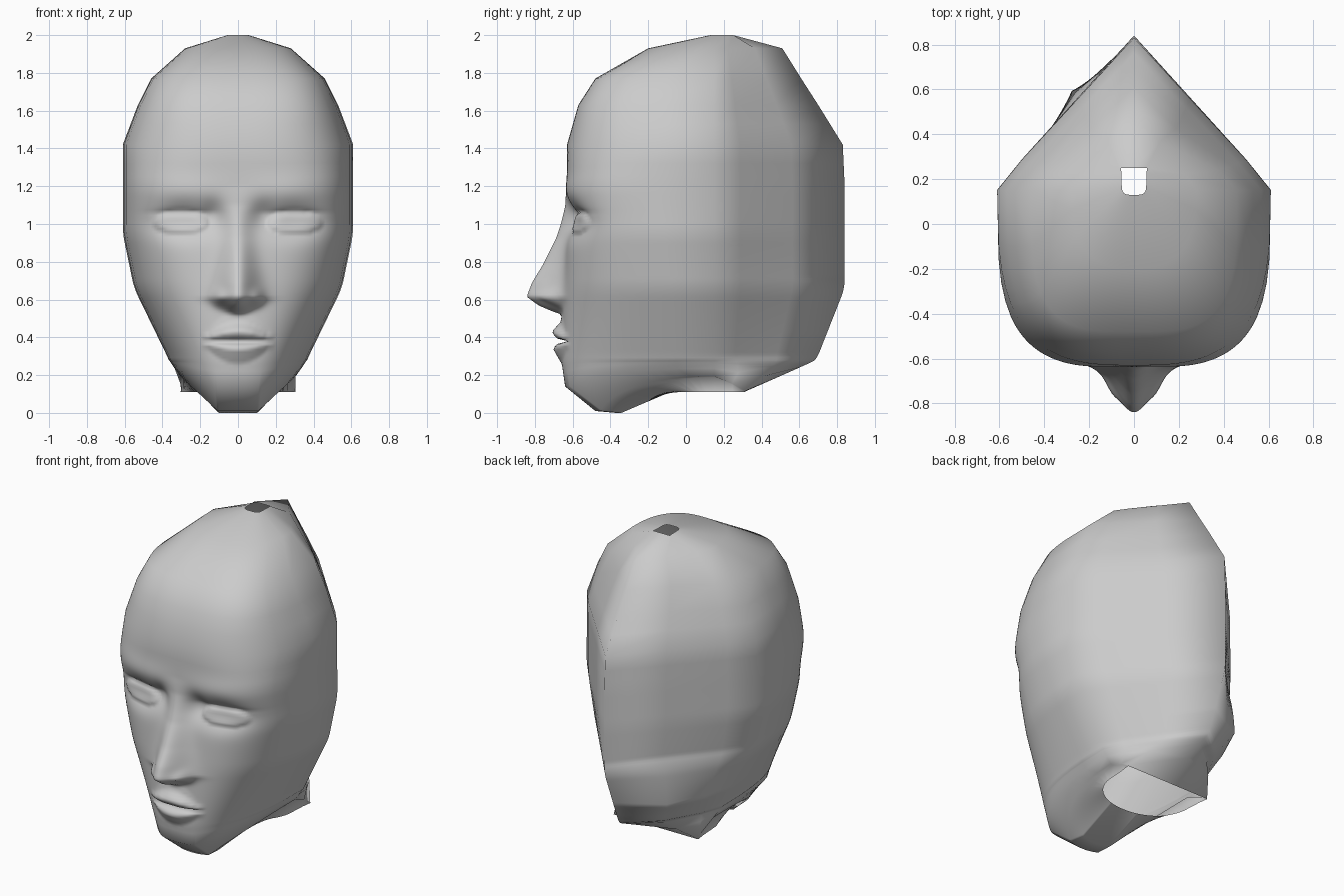
import bpy, bmesh
from math import exp, sqrt

old = bpy.data.objects.get("Cube")
if old:
    bpy.data.objects.remove(old, do_unlink=True)

# Contour rings, bottom to top:
# front height, front y, half width, back y, roundness exponent
RINGS = [
    (0.0, -.37, .29, .31, 2.1),
    (.01, -.48, .305, .32, 2.3),
    (.14, -.64, .335, .5, 2.6),
    (.28, -.66, .365, .69, 2.6),
    (.66, -.65, .55, .84, 2.8),
    (.95, -.63, .61, .84, 3.2),
    (1.2, -.63, .61, .84, 3.6),
    (1.42, -.63, .61, .83, 3),
    (1.63, -.57, .53, .7, 3.3),
    (1.77, -.48, .46, .61, 3.6),
    (1.93, -.2, .28, .51, 2.6),
    (2, .13, .055, .25, 4),
]
# How far the nose stands out at each height
NOSE = [(.52, 0), (.54, .06), (.57, .13), (.615, .192), (.69, .167),
        (.79, .113), (.93, .055), (1.1, .01), (1.2, 0)]
# How far the nose spreads sideways at each height
SPREAD = [(.53, .045), (.61, .105), (.7, .095), (1.0, .07)]
# Lip relief at each height
LIPS = [(.26, 0), (.34, .045), (.365, .025), (.38, -.035), (.395, .03),
        (.43, .055), (.48, .01), (.54, 0)]


def sample(table, t):
    """Linear interpolation of the row values at t."""
    if t <= table[0][0]:
        return table[0][1:]
    for a, b in zip(table, table[1:]):
        if t <= b[0]:
            k = (t - a[0]) / (b[0] - a[0])
            return tuple(p + (q - p) * k for p, q in zip(a[1:], b[1:]))
    return table[-1][1:]


def soft_sample(table, t, reach):
    """Average of nearby samples, which rounds the corners of the table."""
    near = [sample(table, t + reach * i / 4) for i in range(-4, 5)]
    return [sum(v) / len(near) for v in zip(*near)]


def blob(x, z, cx, cz, sx, sz):
    return exp(-((x - cx) / sx) ** 2 - ((z - cz) / sz) ** 2)


def relief(x, z):
    """Forward relief of the facial features."""
    d = sample(NOSE, z)[0] * exp(-(x / sample(SPREAD, z)[0]) ** 2)
    d += .03 * blob(x, z, .1, .61, .035, .04)            # nostril wings
    side = max(0, 1 - (x / .2) ** 2)
    d += sample(LIPS, .38 + (z - .38) / max(.4, side))[0] * side ** 1.3
    d -= .03 * blob(x, z, .13, 1.05, .06, .07)           # inner eye hollow
    d -= .065 * blob(x, z, .29, 1.02, .17, .085)         # eye socket
    d += .01 * blob(x, z, .25, 1.18, .2, .07)            # brow
    e = ((x - .3) / .15) ** 2 + ((z - 1.005) / .06) ** 2
    if e < 1:
        d += .03 * sqrt(1 - e)                           # eyelid
    d -= .015 * blob(x, z, .3, 1.06, .13, .014)          # lid crease
    return d


# Columns run from the face centre line to the side, then to the back ridge
FRONT = [i * .9 / 44 for i in range(45)] + [.94, .97, .99, 1]
BACK = [(.82, .2), (.41, .6), (0, 1)]
SQUARE = [(1.02, .6), (1.05, 1), (0, 1)]


def ring(t, flat=0, neck=False, reach=0):
    """Half contour; flat squares off the back."""
    yf, w, yb, p = soft_sample(RINGS, t, reach)
    yc = .19 if t == 2 else .15
    lift = max(0, 1 - t / .28)
    z_side, z_back = t + .19 * lift, t + .11 * lift
    if neck:
        yf = -.1
        t = z_side = z_back = .11
    pts = []
    for u in FRONT:
        x, v = w * u, max(0, 1 - u ** p) ** (1 / p)
        rise = max(0, (u - .35) / .65)
        z = t + (z_side - t) * rise
        y = yc + (yf - yc) * v
        if .2 < t < 1.4:
            y -= relief(x, z)
        pts.append((x, y, z))
    drop = .5
    for (u, v), (us, vs) in zip(BACK, SQUARE):
        u, v = u + (us - u) * flat, v + (vs - v) * flat
        z = z_side + (z_back - z_side) * drop
        pts.append((w * u, yc + (yb - yc) * v, z))
        drop = 1
    return pts


def half_rows(bulge):
    """Neck opening, chin, finely divided face, then skull to the crown."""
    rows = [ring(0, 1, True), ring(0, 1), ring(.01, .9), ring(.14, .4)]
    for i in range(77):
        t = .22 + i * .0145
        flat = max(0, min(.2, (.3 - t) * 2))
        flat = max(flat, bulge * (1 - abs(t - .42) / .3))
        rows.append(ring(t, flat, reach=min(.045, (t - .2) / 3)))
    rows += [ring(t) for t in (1.42, 1.53, 1.63, 1.77, 1.93)]
    return rows + [ring(2, 1)]


# The lower back bulges on the right side only
bm = bmesh.new()
for side, bulge in ((1, 0), (-1, .36)):
    grid = [[bm.verts.new((side * x, y, z)) for x, y, z in r]
            for r in half_rows(bulge)]
    for lo, hi in zip(grid, grid[1:]):
        for c in range(len(lo) - 1):
            quad = (lo[c], lo[c + 1], hi[c + 1], hi[c])
            bm.faces.new(quad[::side]).smooth = True
bmesh.ops.remove_doubles(bm, verts=bm.verts, dist=.0005)
mesh = bpy.data.meshes.new("head")
bm.to_mesh(mesh)
bm.free()

head = bpy.data.objects.new("head", mesh)
bpy.context.collection.objects.link(head)

grey = bpy.data.materials.new("plain grey")
grey.use_nodes = True
colour = (.6, .6, .6, 1)
grey.diffuse_color = colour
grey.node_tree.nodes["Principled BSDF"].inputs["Base Color"].default_value = colour
mesh.materials.append(grey)
